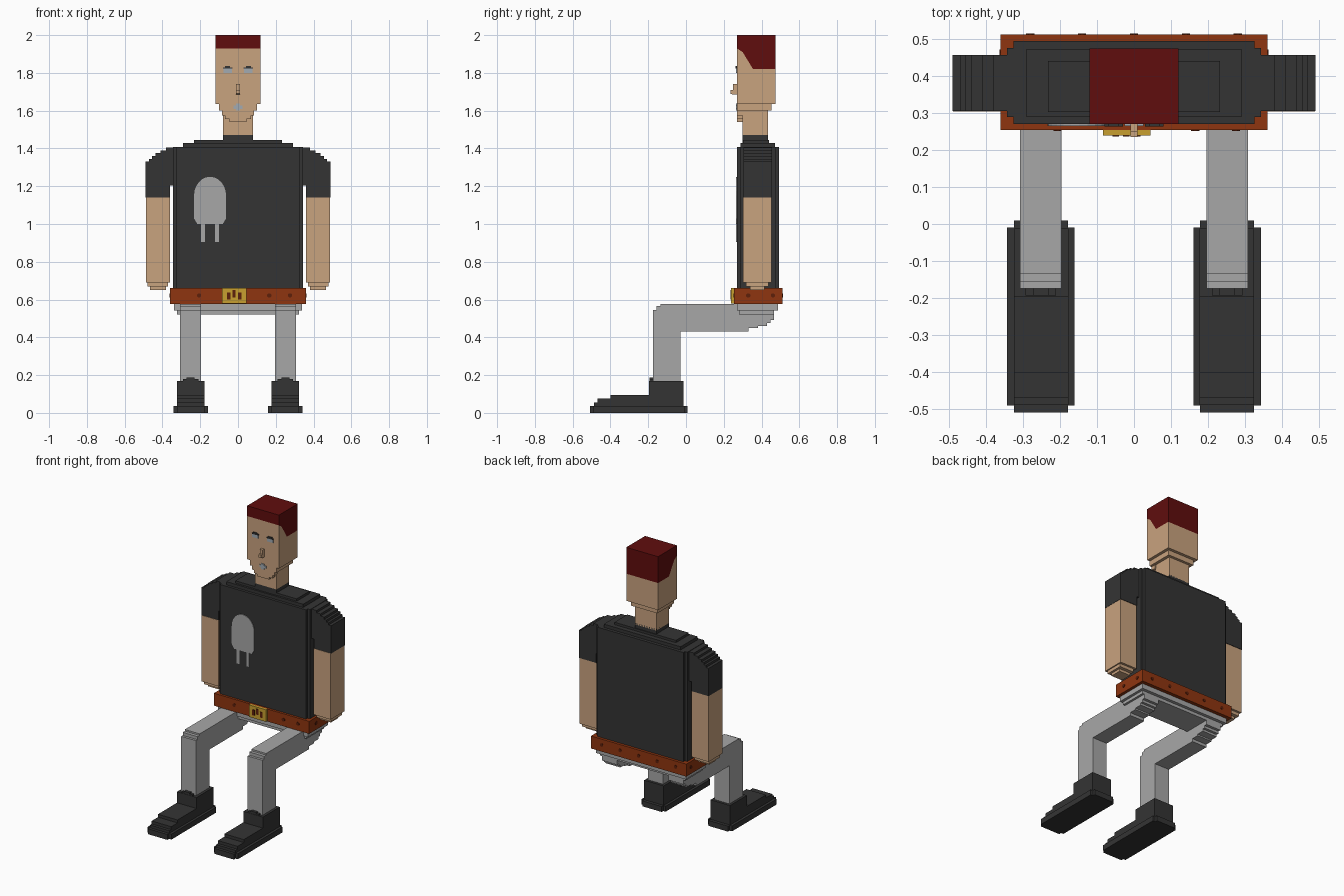
import bpy, bmesh, math

if "Cube" in bpy.data.objects:
    bpy.data.objects.remove(bpy.data.objects["Cube"])


def material(name, r, g, b):
    m = bpy.data.materials.new(name)
    m.diffuse_color = (r, g, b, 1)
    m.use_nodes = True
    m.node_tree.nodes["Principled BSDF"].inputs["Base Color"].default_value = m.diffuse_color
    return m


SKIN = material("skin", .584, .366, .212)
HAIR = material("dark red hair", .117, .004, .004)
DARK = material("charcoal cloth", .034, .034, .034)
GREY = material("grey cloth", .386, .386, .386)
BELT = material("rust leather", .275, .036, .005)
STUD = material("dark brown", .11, .014, .003)
GOLD = material("brass", .578, .352, .03)
PALE = material("pale blue grey", .36, .41, .45)


def prism(name, pts, axis, a, b, mat, mirror=False):
    """Extrude a profile along an axis: x takes (y,z), y takes (x,z), z takes (x,y)."""
    place = {'x': lambda p, t: (t, p[0], p[1]),
             'y': lambda p, t: (p[0], t, p[1]),
             'z': lambda p, t: (p[0], p[1], t)}[axis]
    bm = bmesh.new()
    lo = [bm.verts.new(place(p, a)) for p in pts]
    hi = [bm.verts.new(place(p, b)) for p in pts]
    bm.faces.new(lo)
    bm.faces.new(hi)
    n = len(pts)
    for i in range(n):
        j = (i + 1) % n
        bm.faces.new((lo[i], lo[j], hi[j], hi[i]))
    bmesh.ops.recalc_face_normals(bm, faces=bm.faces)
    me = bpy.data.meshes.new(name)
    bm.to_mesh(me)
    bm.free()
    me.materials.append(mat)
    ob = bpy.data.objects.new(name, me)
    bpy.context.collection.objects.link(ob)
    if mirror:
        ob.modifiers.new("mirror", 'MIRROR').use_clip = False
    return ob


def box(name, x, y, z, mat, mirror=False):
    pts = [(x[0], y[0]), (x[1], y[0]), (x[1], y[1]), (x[0], y[1])]
    return prism(name, pts, 'z', z[0], z[1], mat, mirror)


def stairs(pts):
    """Join points with steps: first across, then up or down."""
    out = [pts[0]]
    for p in pts[1:]:
        q = out[-1]
        if p[0] != q[0] and p[1] != q[1]:
            out.append((p[0], q[1]))
        out.append(p)
    return out


def notched(x, y, n):
    """Rectangle with square notches cut from its corners."""
    (x0, x1), (y0, y1) = x, y
    return [(x0 + n, y0), (x1 - n, y0), (x1 - n, y0 + n), (x1, y0 + n),
            (x1, y1 - n), (x1 - n, y1 - n), (x1 - n, y1), (x0 + n, y1),
            (x0 + n, y1 - n), (x0, y1 - n), (x0, y0 + n), (x0 + n, y0 + n)]


# Head: skin and hair share one block, divided along a slanted hairline
hairline = [(.27, 1.93), (.30, 1.91), (.355, 1.82), (.473, 1.82)]
prism("hair", hairline + [(.473, 2), (.27, 2)], 'x', -.12, .12, HAIR)
prism("head", hairline[::-1] + [(.27, 1.635), (.473, 1.635)], 'x', -.12, .12, SKIN)
box("jaw", (-.10, .10), (.27, .453), (1.60, 1.635), SKIN)
prism("chin", stairs([(-.085, 1.605), (-.085, 1.575), (-.07, 1.555), (-.045, 1.555),
                      (-.045, 1.54), (.045, 1.54), (.045, 1.555), (.07, 1.555),
                      (.07, 1.575), (.085, 1.575), (.085, 1.605)]), 'y', .27, .305, SKIN)
box("neck", (-.08, .08), (.30, .435), (1.47, 1.62), SKIN)
prism("nose", [(.275, 1.685), (.275, 1.74), (.25, 1.74), (.25, 1.71), (.235, 1.71), (.235, 1.69),
               (.25, 1.685)], 'x', -.01, .01, SKIN)

# Painted face details
box("eye", (.033, .078), (.265, .272), (1.80, 1.822), PALE, True)
box("brow", (.03, .08), (.263, .272), (1.822, 1.829), DARK, True)
box("brow_tip", (.042, .07), (.263, .272), (1.829, 1.836), DARK, True)
box("lips", (-.025, .025), (.265, .272), (1.61, 1.627), PALE)
box("lips_middle", (-.01, .01), (.264, .272), (1.60, 1.637), PALE)

# Shirt: torso, stepped shoulders, collar and sleeves
prism("shirt", notched((-.343, .343), (.27, .493), .018), 'z', .62, 1.408, DARK)
box("shoulder_lower", (-.29, .29), (.288, .472), (1.40, 1.43), DARK)
box("shoulder_upper", (-.232, .232), (.302, .44), (1.42, 1.446), DARK)
box("collar", (-.08, .08), (.30, .435), (1.43, 1.482), DARK)
sleeve = [(.34, 1.405), (.38, 1.405), (.41, 1.39), (.438, 1.375), (.454, 1.36), (.47, 1.345),
          (.49, 1.33), (.49, 1.315)]
steps = [sleeve[0]]
for (xa, za), (xb, zb) in zip(sleeve, sleeve[1:]):
    steps += [(xa, zb), (xb, zb)] if za != zb and xa != xb else [(xb, zb)]
prism("sleeve", steps + [(.49, 1.14), (.36, 1.14), (.36, 1.205), (.34, 1.205)],
      'y', .305, .456, DARK, True)

# Chest print: a plain rounded shape with two strips below
arch = [(-.148 + .085 * math.cos(math.pi * i / 12), 1.15 + .10 * math.sin(math.pi * i / 12))
        for i in range(13)]
prism("chest_print", arch + [(-.233, 1.03), (-.215, 1.0), (-.081, 1.0), (-.063, 1.03)],
      'y', .265, .272, GREY)
for x in (-.186, -.111):
    box("chest_print_strip", (x - .01, x + .01), (.265, .272), (.905, 1.001), GREY)

# Arms and stepped hands
box("arm", (.36, .488), (.303, .453), (.69, 1.141), SKIN, True)
box("hand_upper", (.37, .48), (.318, .438), (.668, .691), SKIN, True)
box("hand_lower", (.38, .465), (.338, .415), (.65, .67), SKIN, True)

# Belt with studs and buckle
box("belt", (-.36, .36), (.254, .511), (.577, .662), BELT)


def stud_ring(cx, cz):
    return [(cx + .012 * math.cos(math.pi * i / 4 + math.pi / 8),
             cz + .012 * math.sin(math.pi * i / 4 + math.pi / 8)) for i in range(8)]


for x in (-.206, .165, .275):
    prism("front_stud", stud_ring(x, .622), 'y', .251, .256, STUD)
for x in (-.28, -.14, 0, .14, .28):
    prism("back_stud", stud_ring(x, .622), 'y', .509, .514, STUD)
for y in (.33, .46):
    prism("side_stud", stud_ring(y, .622), 'x', .358, .363, STUD, True)
box("buckle", (-.084, .044), (.239, .256), (.58, .662), GOLD)
for x, z in ((-.058, .60), (-.03, .612), (0, .60)):
    box("buckle_inset", (x, x + .018), (.236, .241), (z, z + .038), STUD)

# Trousers: hips and bent legs with stepped undersides
box("hips_upper", (-.34, .34), (.27, .487), (.543, .58), GREY)
box("hips_lower", (-.322, .322), (.28, .466), (.522, .545), GREY)
under = stairs([(.265, .43), (.33, .45), (.38, .46), (.43, .475), (.447, .492), (.466, .515)])
leg = [(-.03, .15), (-.03, .43)] + under + [
    (.466, .577), (-.135, .577), (-.135, .566), (-.157, .566), (-.157, .545),
    (-.174, .545), (-.174, .15)]
prism("leg", leg, 'x', .195, .307, GREY, True)

# Boots: notched sole and stepped upper
prism("boot_sole", notched((.16, .342), (-.508, .009), .018), 'z', 0, .037, DARK, True)
upper = [(-.012, .03), (-.012, .17), (-.195, .17), (-.195, .095), (-.40, .095), (-.40, .075),
         (-.468, .075), (-.468, .055), (-.488, .055), (-.488, .03)]
prism("boot_upper", upper, 'x', .177, .324, DARK, True)
box("boot_tongue", (.21, .292), (-.193, -.172), (.165, .179), DARK, True)
box("boot_tongue_tip", (.23, .272), (-.193, -.172), (.175, .187), DARK, True)
